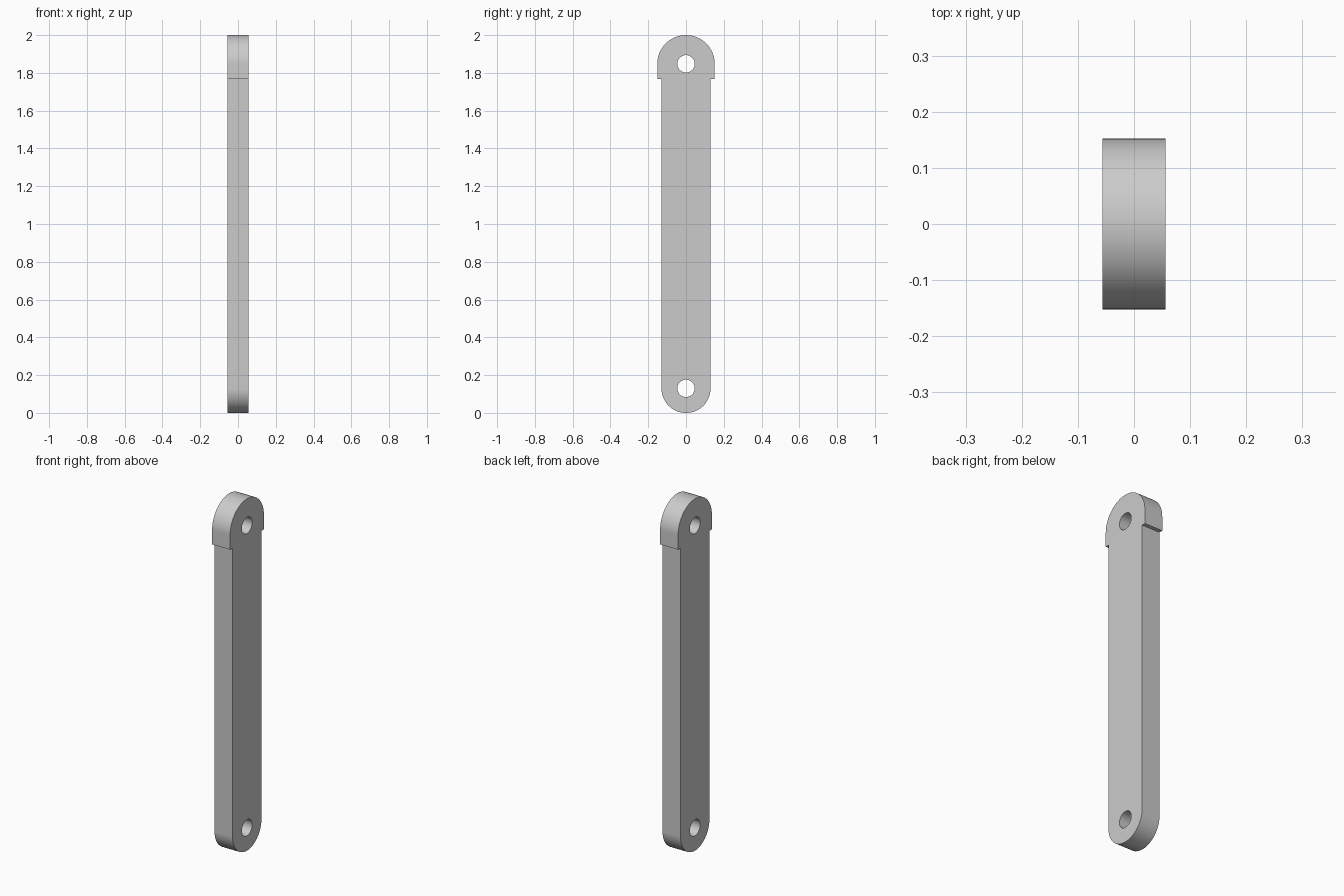
import bpy, bmesh
from math import sin, cos, pi

cube = bpy.data.objects.get("Cube")
if cube:
    bpy.data.objects.remove(cube, do_unlink=True)

HALF_THICK = 0.0565
BODY_R, HEAD_R, HOLE_R = 0.13, 0.152, 0.046
LOW_Z, HIGH_Z, SHOULDER_Z = BODY_R, 2 - HEAD_R, 1.768

grey = bpy.data.materials.new("Grey metal")
grey.use_nodes = True
colour = (0.6, 0.6, 0.6, 1)
grey.diffuse_color = colour
grey.node_tree.nodes["Principled BSDF"].inputs["Base Color"].default_value = colour


def arc(z, radius, start, sweep, steps):
    """Points (y, z) along an arc, end point included."""
    angles = [start + sweep * i / steps for i in range(steps + 1)]
    return [(radius * cos(a), z + radius * sin(a)) for a in angles]


def plate(name, loops):
    """Fill an outline with its holes, then give it thickness along x."""
    bm = bmesh.new()
    edges = []
    for loop in loops:
        verts = [bm.verts.new((-HALF_THICK, y, z)) for y, z in loop]
        edges += [bm.edges.new((v, verts[i - 1])) for i, v in enumerate(verts)]
    bmesh.ops.triangle_fill(bm, edges=edges, use_beauty=True, use_dissolve=False)
    result = bmesh.ops.extrude_face_region(bm, geom=bm.faces[:], use_keep_orig=True)
    moved = [g for g in result["geom"] if isinstance(g, bmesh.types.BMVert)]
    bmesh.ops.translate(bm, verts=moved, vec=(2 * HALF_THICK, 0, 0))
    bmesh.ops.recalc_face_normals(bm, faces=bm.faces[:])
    mesh = bpy.data.meshes.new(name)
    bm.to_mesh(mesh)
    bm.free()
    mesh.materials.append(grey)
    obj = bpy.data.objects.new(name, mesh)
    bpy.context.collection.objects.link(obj)
    bpy.ops.object.select_all(action="DESELECT")
    obj.select_set(True)
    bpy.context.view_layer.objects.active = obj
    bpy.ops.object.shade_smooth_by_angle(angle=pi / 6)
    return obj


# Link bar: rounded foot, straight body, stepped shoulders and a wider round head
outline = (
    arc(LOW_Z, BODY_R, pi, pi, 48)
    + [(BODY_R, SHOULDER_Z), (HEAD_R, SHOULDER_Z)]
    + arc(HIGH_Z, HEAD_R, 0, pi, 48)
    + [(-HEAD_R, SHOULDER_Z), (-BODY_R, SHOULDER_Z)]
)

# Pin holes at both ends
holes = [arc(z, HOLE_R, 0, 2 * pi, 48)[:-1] for z in (LOW_Z, HIGH_Z)]

plate("link_bar", [outline] + holes)
